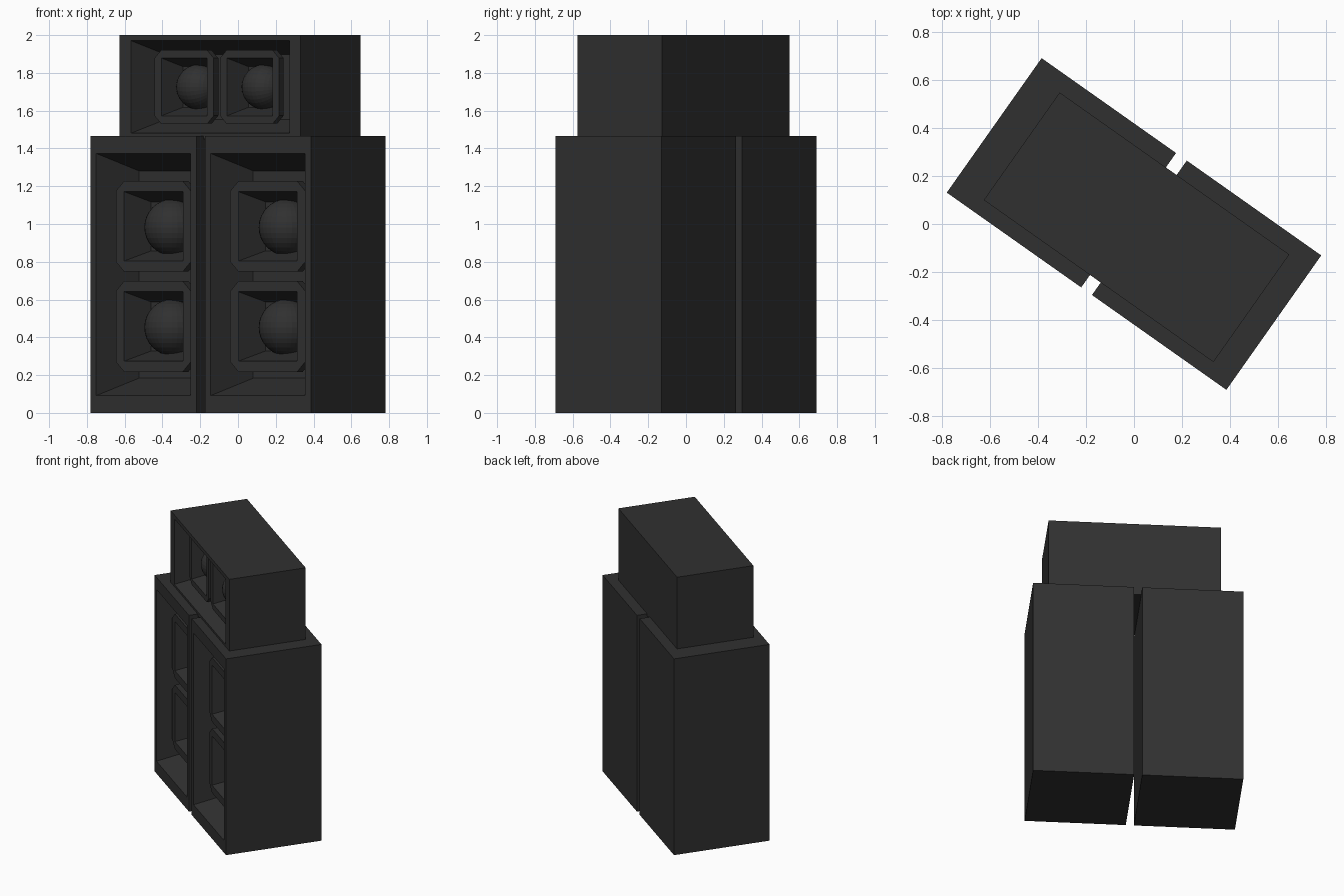
import bpy
import bmesh
from math import radians
from mathutils import Matrix

cube = bpy.data.objects.get("Cube")
if cube:
    bpy.data.objects.remove(cube)

# One charcoal finish for everything
charcoal = bpy.data.materials.new("charcoal")
charcoal.use_nodes = True
colour = (0.03, 0.03, 0.03, 1)
charcoal.diffuse_color = colour
charcoal.node_tree.nodes["Principled BSDF"].inputs["Base Color"].default_value = colour

STACK = Matrix.Rotation(radians(-35.2), 4, 'Z')


def finish(name, bm, matrix):
    bmesh.ops.remove_doubles(bm, verts=bm.verts, dist=0.0001)
    bmesh.ops.recalc_face_normals(bm, faces=bm.faces)
    mesh = bpy.data.meshes.new(name)
    bm.to_mesh(mesh)
    bm.free()
    mesh.materials.append(charcoal)
    mesh.transform(matrix)
    obj = bpy.data.objects.new(name, mesh)
    bpy.context.collection.objects.link(obj)


def loft(rings, cap_start):
    """Join rings of (half width, half height, corner cut, depth)."""
    bm = bmesh.new()
    loops = []
    for w, h, c, y in rings:
        outline = [(w - c, h), (w, h - c), (w, c - h), (w - c, -h),
                   (c - w, -h), (-w, c - h), (-w, h - c), (c - w, h)]
        loops.append([bm.verts.new((x, y, z)) for x, z in outline])
    for a, b in zip(loops, loops[1:]):
        for i in range(8):
            j = (i + 1) % 8
            bm.faces.new((a[i], a[j], b[j], b[i]))
    bm.faces.new(loops[-1])
    if cap_start:
        bm.faces.new(loops[0])
    return bm


def speaker(name, matrix):
    # Cabinet with a tapered recess in the front
    finish(name + "_cabinet", loft([
        (0.343, 0.7325, 0, 0.343),
        (0.343, 0.7325, 0, -0.343),
        (0.306, 0.641, 0, -0.343),
        (0.216, 0.549, 0, -0.08)], True), matrix)
    for label, z in (("lower", -0.275), ("upper", 0.255)):
        place = matrix @ Matrix.Translation((0, 0, z))
        # Chamfered frame running into a square funnel
        finish(f"{name}_{label}_horn", loft([
            (0.2, 0.2, 0, -0.2),
            (0.243, 0.24, 0.053, -0.2),
            (0.243, 0.24, 0.053, -0.252),
            (0.191, 0.184, 0, -0.252),
            (0.135, 0.13, 0, -0.082)], False), place)
        # Round driver at the back of the funnel
        bm = bmesh.new()
        bmesh.ops.create_uvsphere(bm, u_segments=32, v_segments=16, radius=0.15)
        finish(f"{name}_{label}_driver", bm,
               place @ Matrix.Translation((0, -0.075, -0.005)))


# Two upright speakers side by side
for name, x in (("right", -0.3705), ("left", 0.3705)):
    speaker(name, STACK @ Matrix.Translation((x, 0, 0.7325)))

# Smaller speaker lying across the top
speaker("top", STACK @ Matrix.Translation((0.0165, -0.005, 1.7255))
        @ Matrix.Rotation(radians(90), 4, 'Y') @ Matrix.Scale(0.8, 4))
